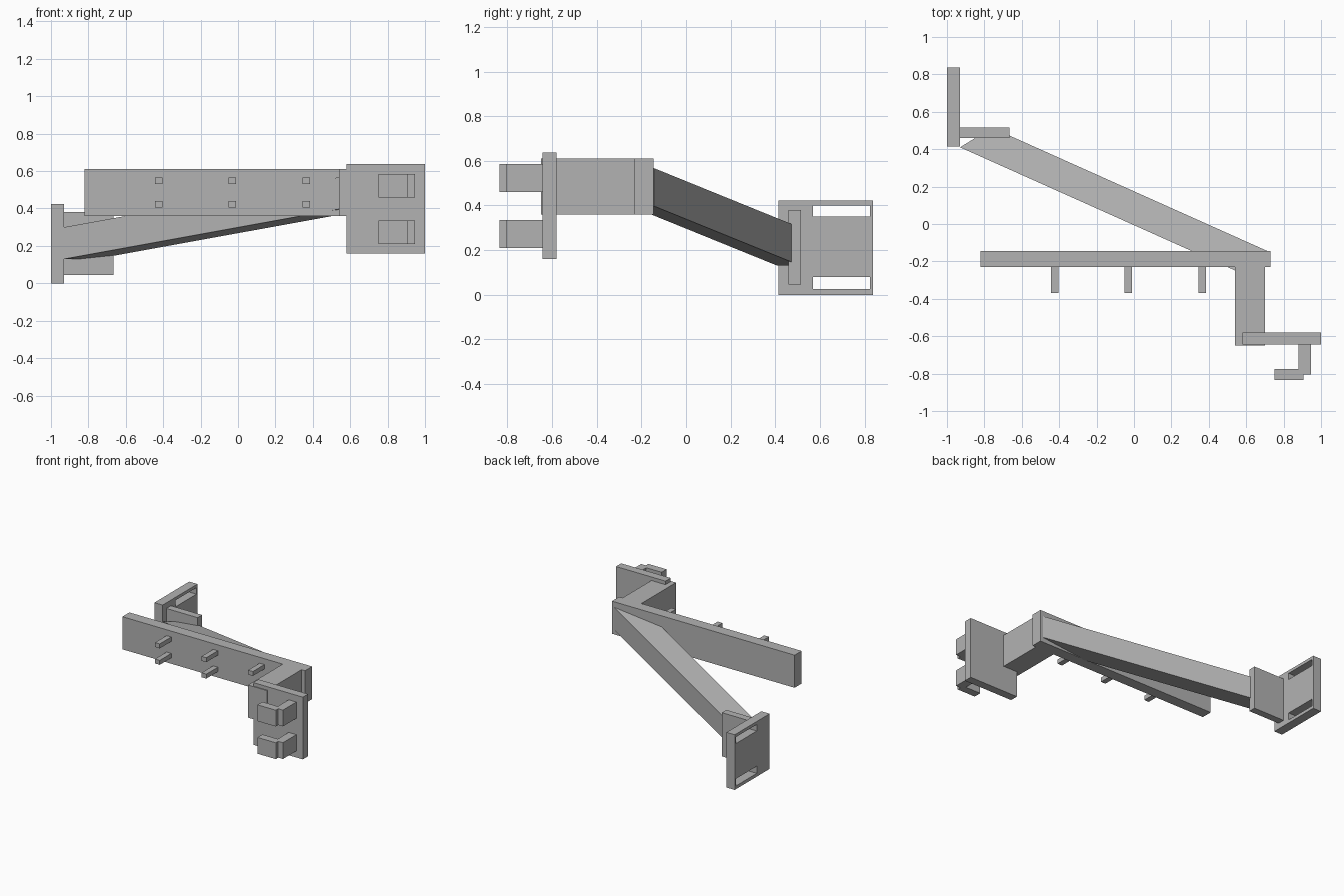
import bpy, bmesh
from mathutils import Vector

cube = bpy.data.objects.get("Cube")
if cube:
    bpy.data.objects.remove(cube, do_unlink=True)

GREY = (0.45, 0.45, 0.45, 1.0)
metal = bpy.data.materials.new("plain_grey")
metal.use_nodes = True
metal.diffuse_color = GREY
metal.node_tree.nodes["Principled BSDF"].inputs["Base Color"].default_value = GREY


def finish(name, bm):
    bmesh.ops.recalc_face_normals(bm, faces=bm.faces)
    mesh = bpy.data.meshes.new(name)
    bm.to_mesh(mesh)
    bm.free()
    mesh.materials.append(metal)
    obj = bpy.data.objects.new(name, mesh)
    bpy.context.collection.objects.link(obj)
    return obj


def extrude(bm, offset):
    """Give the flat faces in bm thickness along offset."""
    result = bmesh.ops.extrude_face_region(bm, geom=bm.faces[:], use_keep_orig=True)
    verts = [g for g in result["geom"] if isinstance(g, bmesh.types.BMVert)]
    bmesh.ops.translate(bm, verts=verts, vec=offset)


def box(name, x, y, z):
    bm = bmesh.new()
    bmesh.ops.create_cube(bm, size=1)
    for v in bm.verts:
        v.co = [lo + (c + 0.5) * (hi - lo) for c, (lo, hi) in zip(v.co, (x, y, z))]
    return finish(name, bm)


def prism(name, outline, offset):
    bm = bmesh.new()
    bm.faces.new([bm.verts.new(p) for p in outline])
    extrude(bm, Vector(offset))
    return finish(name, bm)


# Long rail, forward bracket and front mounting plate
BAR_Z = (0.36, 0.61)
box("main_rail", (-0.82, 0.73), (-0.23, -0.145), BAR_Z)
box("forward_bracket", (0.54, 0.70), (-0.65, -0.23), BAR_Z)
box("front_plate", (0.58, 1.0), (-0.643, -0.58), (0.16, 0.637))

# Two L-shaped hooks on the front plate
hook = [(0.945, -0.643), (0.945, -0.805), (0.905, -0.805), (0.905, -0.835),
        (0.75, -0.835), (0.75, -0.775), (0.88, -0.775), (0.88, -0.643)]
for label, z in (("lower", 0.21), ("upper", 0.46)):
    prism(label + "_hook", [(x, y, z) for x, y in hook], (0, 0, 0.125))

# Pegs along the rail, in pairs
for i in range(3):
    x = -0.425 + i * 0.395
    for label, z in (("lower", 0.422), ("upper", 0.548)):
        box(f"{label}_peg_{i + 1}", (x - 0.02, x + 0.02), (-0.37, -0.23),
            (z - 0.017, z + 0.017))

# Sloping diagonal arm, its end section swept to the rail
section = [(-0.93, 0.41, 0.13), (-0.76, 0.515, 0.13),
           (-0.76, 0.515, 0.30), (-0.93, 0.41, 0.30)]
prism("diagonal_arm", section, (1.47, -0.658, 0.267))

# Small plate joining the arm to the rear plate
box("arm_end_plate", (-0.93, -0.665), (0.46, 0.515), (0.045, 0.38))

# Rear plate with two long slots
ys = (0.415, 0.57, 0.825, 0.837)
zs = (0.0, 0.025, 0.08, 0.35, 0.40, 0.423)
bm = bmesh.new()
grid = [[bm.verts.new((-1.0, y, z)) for z in zs] for y in ys]
for i in range(len(ys) - 1):
    for j in range(len(zs) - 1):
        if i == 1 and j in (1, 3):
            continue
        bm.faces.new((grid[i][j], grid[i + 1][j], grid[i + 1][j + 1], grid[i][j + 1]))
extrude(bm, Vector((0.07, 0, 0)))
finish("slotted_rear_plate", bm)
